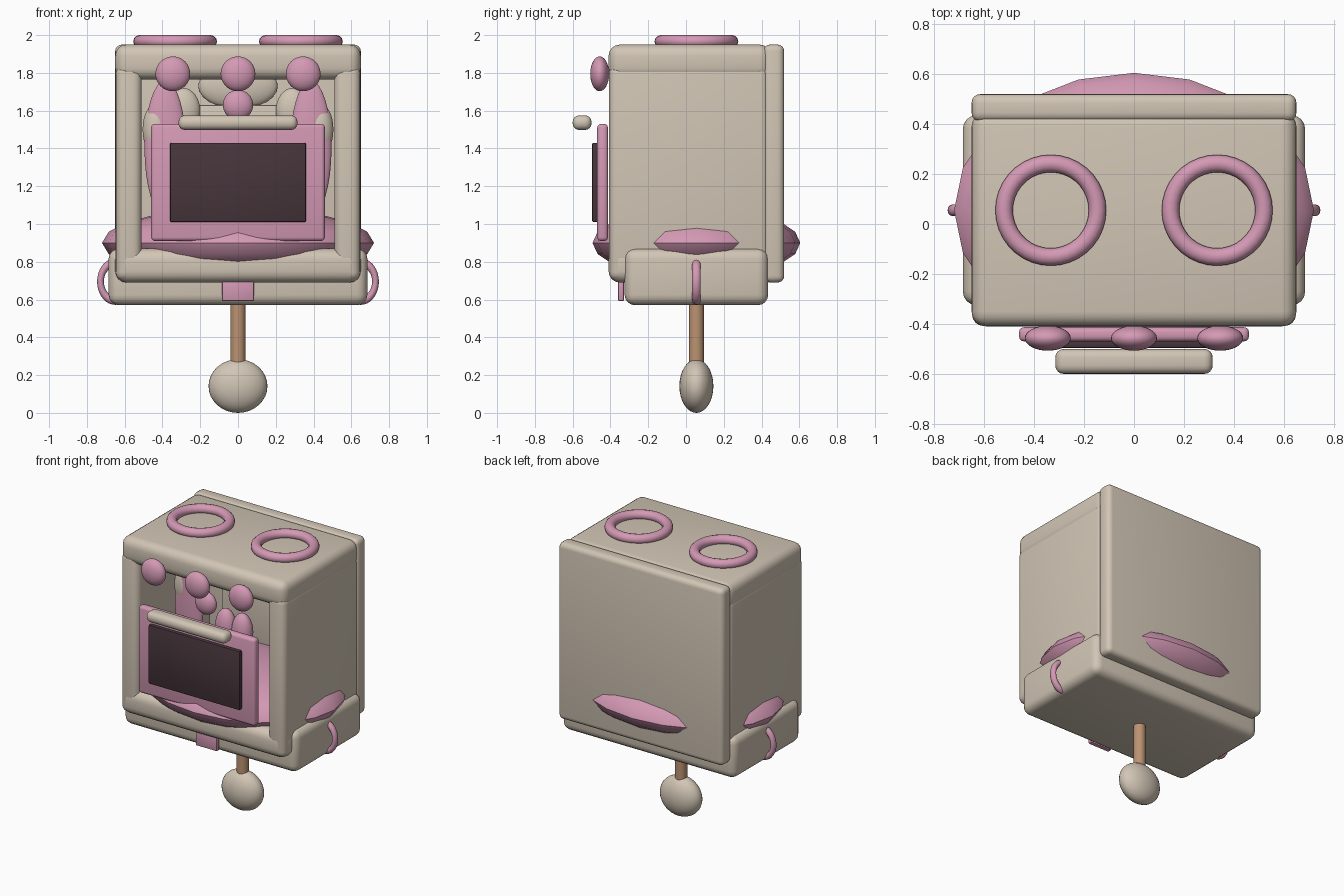
import bpy, math

if "Cube" in bpy.data.objects:
    bpy.data.objects.remove(bpy.data.objects["Cube"])

def material(name, rgb):
    m = bpy.data.materials.new(name)
    m.diffuse_color = (*rgb, 1)
    m.use_nodes = True
    m.node_tree.nodes["Principled BSDF"].inputs["Base Color"].default_value = m.diffuse_color
    return m

CREAM = material("cream", (0.64, 0.56, 0.46))
PINK = material("pink", (0.66, 0.32, 0.46))
DARK = material("dark glass", (0.062, 0.036, 0.044))
WOOD = material("wood", (0.50, 0.29, 0.17))

def finish(name, mat, smooth=True):
    ob = bpy.context.object
    ob.name = name
    ob.data.materials.append(mat)
    bpy.ops.object.transform_apply(location=False, rotation=True, scale=True)
    if smooth:
        bpy.ops.object.shade_smooth_by_angle(angle=math.radians(40))
    return ob

def box(name, mat, x, y, z, bevel=0.0, segments=4):
    """Rounded box given by its three (low, high) ranges."""
    bpy.ops.mesh.primitive_cube_add(size=1, location=[sum(r) / 2 for r in (x, y, z)])
    bpy.context.object.scale = [r[1] - r[0] for r in (x, y, z)]
    ob = finish(name, mat, False)
    if bevel:
        mod = ob.modifiers.new("rounding", 'BEVEL')
        mod.width = bevel
        mod.segments = segments
        bpy.ops.object.modifier_apply(modifier=mod.name)
        bpy.ops.object.shade_smooth_by_angle(angle=math.radians(40))
    return ob

def ball(name, mat, loc, radii, segments=32, rings=16):
    bpy.ops.mesh.primitive_uv_sphere_add(segments=segments, ring_count=rings, radius=1, location=loc)
    bpy.context.object.scale = radii
    return finish(name, mat)

def ring(name, mat, loc, major, minor, rot=(0, 0, 0), scale=(1, 1, 1)):
    bpy.ops.mesh.primitive_torus_add(location=loc, rotation=rot, major_radius=major, minor_radius=minor,
                                     major_segments=36, minor_segments=12)
    bpy.context.object.scale = scale
    return finish(name, mat)

# oven body: top, floor, back and base
box("top_slab", CREAM, (-0.65, 0.65), (-0.41, 0.45), (1.765, 1.95), 0.06)
box("floor_slab", CREAM, (-0.65, 0.65), (-0.41, 0.45), (0.69, 0.87), 0.06)
box("back_panel", CREAM, (-0.65, 0.65), (0.41, 0.52), (0.69, 1.95), 0.035)
box("base", CREAM, (-0.685, 0.685), (-0.325, 0.435), (0.57, 0.87), 0.055)

# side walls, burners, side handles
for side, word in ((-1, "left"), (1, "right")):
    x = sorted((side * 0.51, side * 0.648))
    box(word + "_wall", CREAM, x, (-0.408, 0.44), (0.70, 1.84), 0.045)
    ring(word + "_burner", PINK, (side * 0.333, 0.055, 1.967), 0.187, 0.035, scale=(1, 1, 0.95))
    ring(word + "_handle", PINK, (side * 0.65, 0.055, 0.695), 0.10, 0.023,
         rot=(math.pi / 2, 0, 0), scale=(0.78, 1, 1))
    # inner lining shapes
    ball(word + "_lining", PINK, (side * 0.385, 0.0, 1.40), (0.11, 0.04, 0.36))
    ball(word + "_outer_scallop", CREAM, (side * 0.43, 0.02, 1.50), (0.075, 0.06, 0.14))
    ball(word + "_inner_scallop", CREAM, (side * 0.29, 0.34, 1.60), (0.09, 0.05, 0.12))

# squashed pink cushion running through the oven floor
ball("cushion", PINK, (0, 0.055, 0.90), (0.72, 0.55, 0.19), 20, 10)

# inner back board and trinkets
box("inner_board", CREAM, (-0.37, 0.37), (0.34, 0.42), (0.9, 1.63), 0.01, 2)
ball("back_trim", CREAM, (0, 0.38, 1.73), (0.21, 0.05, 0.12))
for i, x in enumerate((-0.13, 0.0)):
    ball("inner_oval_%d" % i, PINK, (x, 0.05, 1.27), (0.075, 0.06, 0.13))

# front knobs
for i, x in enumerate((-0.345, 0, 0.345)):
    ball("knob_%d" % i, PINK, (x, -0.457, 1.795), (0.092, 0.05, 0.092))
ball("small_knob", PINK, (0, -0.36, 1.63), (0.08, 0.045, 0.08))

# open-topped door with window and handle
box("door", PINK, (-0.46, 0.46), (-0.47, -0.413), (0.91, 1.53), 0.02, 3)
box("door_window", DARK, (-0.36, 0.36), (-0.497, -0.465), (1.01, 1.43), 0.008, 2)
box("door_handle", CREAM, (-0.315, 0.315), (-0.60, -0.50), (1.498, 1.575), 0.034)

# tag under the front edge
box("front_tag", PINK, (-0.085, 0.085), (-0.36, -0.328), (0.592, 0.72), 0.008, 2)

# pendulum
bpy.ops.mesh.primitive_cylinder_add(vertices=24, radius=0.04, depth=0.36, location=(0, 0.055, 0.43))
finish("pendulum_rod", WOOD)
ball("pendulum_bob", CREAM, (0, 0.055, 0.142), (0.156, 0.09, 0.142))
